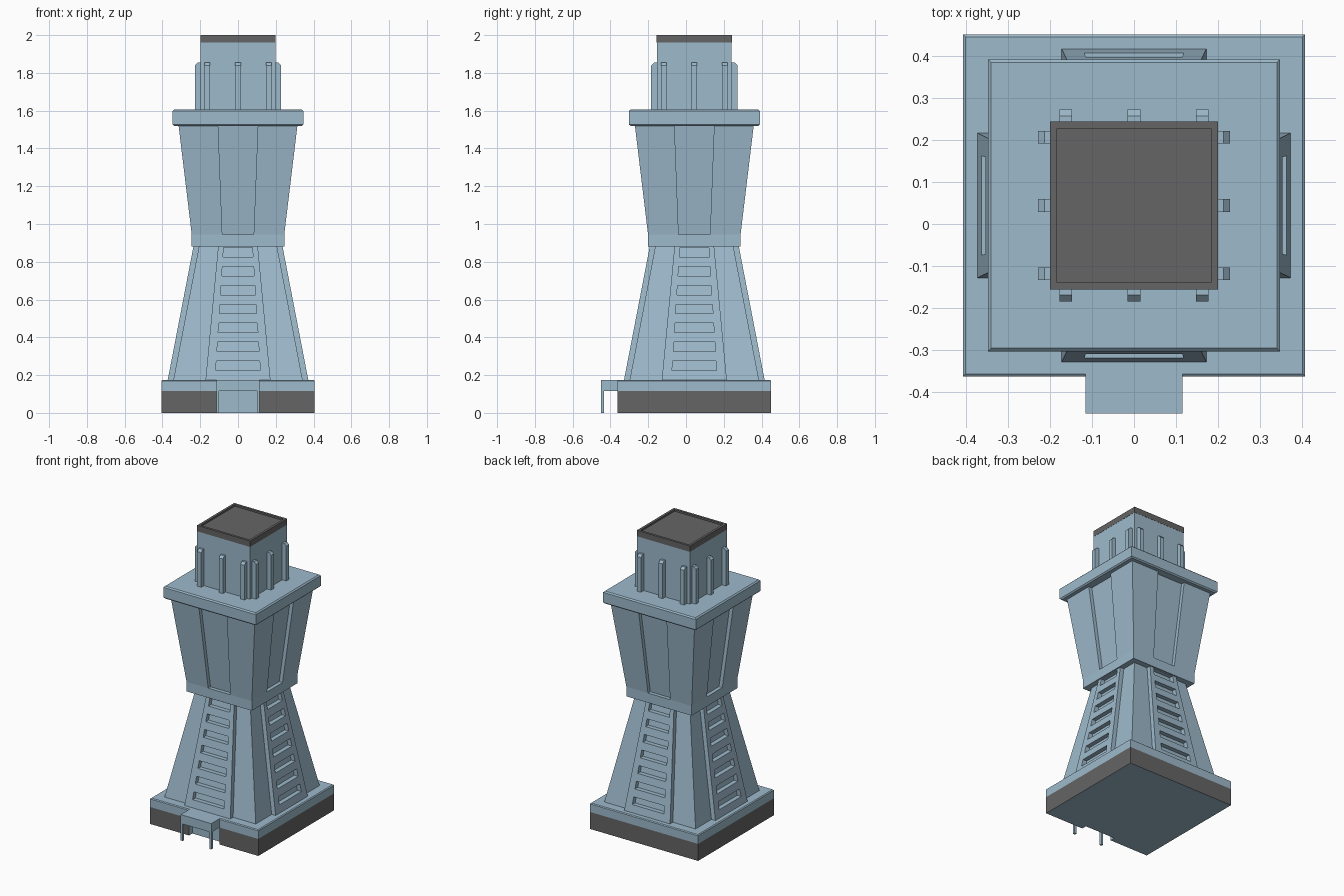
import bpy, bmesh
from mathutils import Matrix, Vector
from math import pi

if "Cube" in bpy.data.objects:
    bpy.data.objects.remove(bpy.data.objects["Cube"])

CY = 0.044  # tower axis sits slightly behind the origin


def material(name, rgb):
    m = bpy.data.materials.new(name)
    m.diffuse_color = (*rgb, 1)
    m.use_nodes = True
    m.node_tree.nodes["Principled BSDF"].inputs["Base Color"].default_value = m.diffuse_color
    return m


BLUE = material("blue_stone", (0.34, 0.49, 0.60))
DARK = material("dark_stone", (0.13, 0.13, 0.13))


def finish(name, bm, mats):
    bmesh.ops.recalc_face_normals(bm, faces=bm.faces[:])
    me = bpy.data.meshes.new(name)
    bm.to_mesh(me)
    bm.free()
    for m in mats:
        me.materials.append(m)
    ob = bpy.data.objects.new(name, me)
    ob.location.y = CY
    bpy.context.collection.objects.link(ob)
    return ob


def add_loft(bm, rings):
    """Skin a stack of (outline, z) rings and cap both ends."""
    loops = [[bm.verts.new((x, y, z)) for x, y in pts] for pts, z in rings]
    for a, b in zip(loops, loops[1:]):
        n = len(a)
        for i in range(n):
            j = (i + 1) % n
            bm.faces.new((a[i], a[j], b[j], b[i]))
    bm.faces.new(loops[0][::-1])
    bm.faces.new(loops[-1])


def loft(name, rings, mat=BLUE):
    bm = bmesh.new()
    add_loft(bm, rings)
    return finish(name, bm, [mat])


def rect(x0, x1, y0, y1):
    return [(x0, y0), (x1, y0), (x1, y1), (x0, y1)]


def square(h):
    return rect(-h, h, -h, h)


def front_step(h, w, y):
    """Square outline whose front edge steps to y between -w and w."""
    return [(-h, -h), (-w, -h), (-w, y), (w, y), (w, -h), (h, -h), (h, h), (-h, h)]


def notched(h, w, d):
    """Square outline with a shallow notch in the middle of each side."""
    pts = [(h, -h), (h, -w), (h - d, -w), (h - d, w), (h, w)]
    out = []
    for _ in range(4):
        out += pts
        pts = [(-y, x) for x, y in pts]
    return out


def lerp(a, b, t):
    return a + (b - a) * t


# Plinth: dark sides, blue underside and blue recessed doorway
H = 0.406
bm = bmesh.new()
step = front_step(H, 0.114, -H + 0.035)
add_loft(bm, [(step, 0), (step, 0.115)])
bm.normal_update()
for f in bm.faces:
    c = f.calc_center_median()
    doorway = abs(c.x) < 0.12 and c.y < -0.3 and not (abs(c.x) < 0.01 and c.y < -H + 0.01)
    f.material_index = 0 if abs(f.normal.z) > 0.5 or doorway else 1
finish("plinth", bm, [BLUE, DARK])

# Slab with porch canopy, and the two porch posts
FRONT = -0.45 - CY
loft("slab_and_canopy", [(front_step(H, 0.115, FRONT), 0.115),
                         (front_step(H, 0.115, FRONT), 0.170),
                         (front_step(H - 0.006, 0.115, FRONT), 0.175)])
for side, s in (("left", -1), ("right", 1)):
    x0, x1 = sorted((s * 0.100, s * 0.115))
    post = rect(x0, x1, FRONT, FRONT + 0.016)
    loft(f"porch_post_{side}", [(post, 0), (post, 0.116)])

# Tapered lower shaft
loft("lower_shaft", [(square(0.342), 0.175), (square(0.205), 0.89)])

# Raised panels with seven window slots on each side
zs = [0.175]
for i in range(7):
    zs += [0.225 + 0.1 * i, 0.275 + 0.1 * i]
zs.append(0.89)
bm = bmesh.new()
for k in range(4):
    rows = []
    for z in zs:
        t = (z - 0.175) / 0.705
        p, w, y = lerp(0.172, 0.105, t), lerp(0.121, 0.076, t), -lerp(0.338, 0.202, t)
        rows.append([bm.verts.new((x, y, z)) for x in (-p, -w, w, p)])
    faces = []
    for r in range(len(zs) - 1):
        for c in range(3):
            if c == 1 and r % 2 == 1:
                continue  # window opening
            a, b = rows[r], rows[r + 1]
            faces.append(bm.faces.new((a[c], a[c + 1], b[c + 1], b[c])))
    ext = bmesh.ops.extrude_face_region(bm, geom=faces)["geom"]
    bmesh.ops.translate(bm, vec=Vector((0, -0.034, 0)),
                        verts=[v for v in ext if isinstance(v, bmesh.types.BMVert)])
    bmesh.ops.rotate(bm, verts=bm.verts[:], cent=(0, 0, 0), matrix=Matrix.Rotation(pi / 2, 3, 'Z'))
finish("window_panels", bm, [BLUE])

# Waist belt and flared upper shaft with recessed strips
loft("waist_belt", [(square(0.245), 0.88), (square(0.245), 0.945)])
loft("upper_shaft", [(notched(0.245, 0.083, 0.025), 0.945), (notched(0.315, 0.105, 0.025), 1.525)])

# Overhanging collar with softened edges
loft("collar", [(square(0.339), 1.52), (square(0.347), 1.528),
                (square(0.347), 1.597), (square(0.339), 1.605)])

# Top block and dark roof with a low rim
loft("top_block", [(square(0.198), 1.605), (square(0.198), 1.96)])
loft("roof", [(square(0.199), 1.96), (square(0.199), 2.0),
              (square(0.183), 2.0), (square(0.183), 1.988)], DARK)

# Three chamfered fins on each side of the top block
bm = bmesh.new()
for k in range(4):
    for x in (-0.162, 0, 0.162):
        a, b = x - 0.015, x + 0.015
        add_loft(bm, [(rect(a, b, -0.228, -0.195), 1.605),
                      (rect(a, b, -0.228, -0.195), 1.840),
                      (rect(a, b, -0.213, -0.195), 1.855)])
    bmesh.ops.rotate(bm, verts=bm.verts[:], cent=(0, 0, 0), matrix=Matrix.Rotation(pi / 2, 3, 'Z'))
finish("top_fins", bm, [BLUE])
